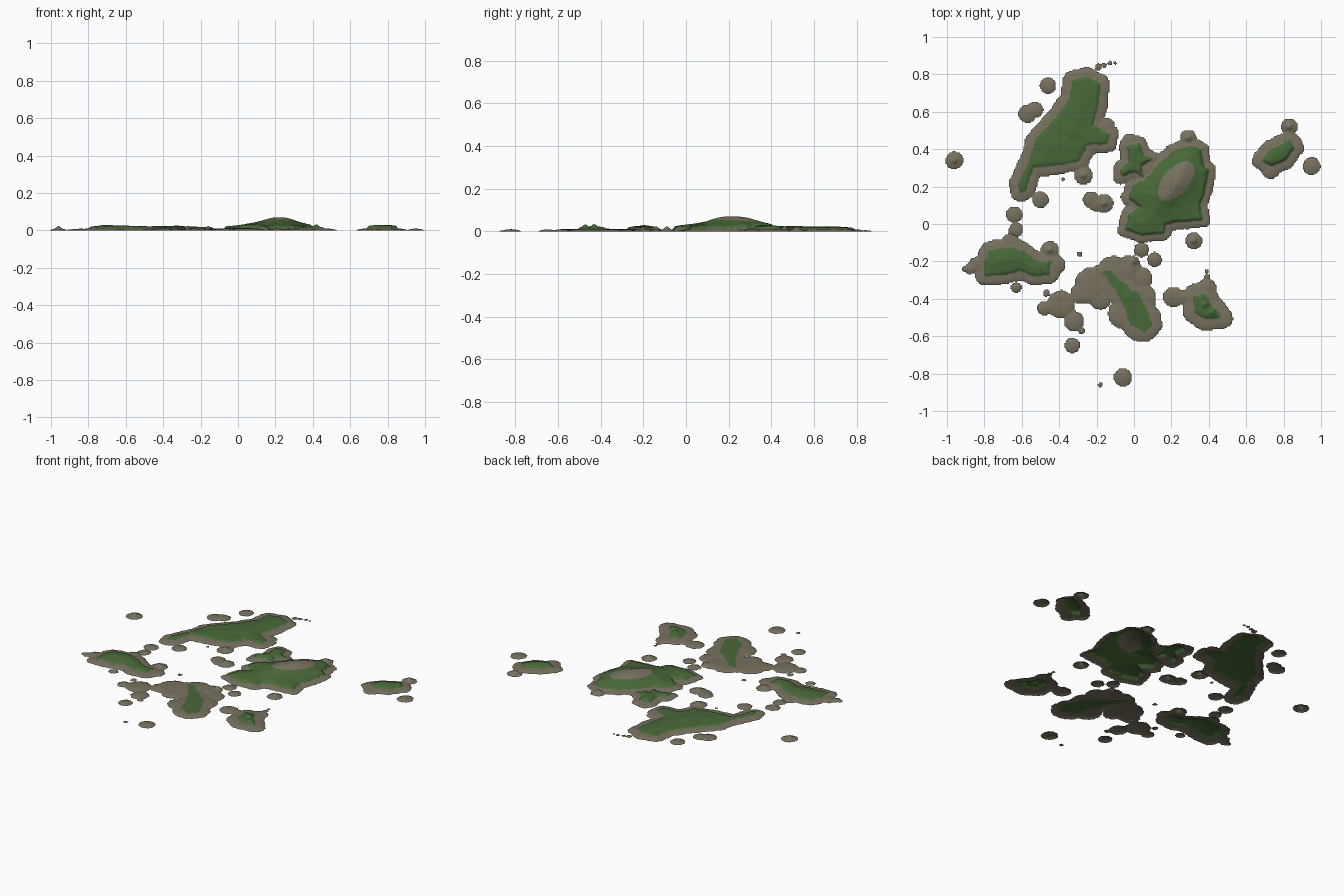
import bpy
import bmesh
import math
from mathutils import Vector, noise

cube = bpy.data.objects.get("Cube")
if cube:
    bpy.data.objects.remove(cube, do_unlink=True)

STEP = 0.007


def make_material(name, rgb):
    mat = bpy.data.materials.new(name)
    mat.use_nodes = True
    mat.diffuse_color = (*rgb, 1)
    mat.node_tree.nodes["Principled BSDF"].inputs["Base Color"].default_value = (*rgb, 1)
    return mat


SHORE = make_material("stony shore", (0.185, 0.165, 0.115))
GRASS = make_material("grass", (0.065, 0.14, 0.04))


def polygon_depth(x, y, outline):
    """Distance to the outline, positive inside."""
    inside, best = False, 9.0
    ax, ay = outline[-1]
    for bx, by in outline:
        dx, dy = bx - ax, by - ay
        t = ((x - ax) * dx + (y - ay) * dy) / (dx * dx + dy * dy)
        t = min(1, max(0, t))
        best = min(best, math.hypot(x - ax - t * dx, y - ay - t * dy))
        if (ay > y) != (by > y) and x < ax + (y - ay) * dx / dy:
            inside = not inside
        ax, ay = bx, by
    return best if inside else -best


def summit(x, y, peak):
    """Squared normalised distance from a tilted oval hilltop."""
    px, py, length, width, angle = peak
    c, s = math.cos(angle), math.sin(angle)
    u, v = (x - px) * c + (y - py) * s, (y - py) * c - (x - px) * s
    return (u / length) ** 2 + (v / width) ** 2


def build_island(name, meadows=(), margin=5, discs=(), stones=(),
                 cliff=0.0, slope=0.0, peak=None):
    """Open terrain sheet: grassy cores, a shore band, round shoals. Plan units are hundredths."""
    meadows = [[(px / 100, py / 100) for px, py in m] for m in meadows]
    discs = [(a / 100, b / 100, r / 100) for a, b, r in discs]
    stones = [(a / 100, b / 100) for a, b in stones]
    margin /= 100

    def field(x, y):
        rough = noise.noise(Vector((x * 30, y * 30, 1))) * 0.006
        land = max((polygon_depth(x, y, m) for m in meadows), default=-9) + rough
        shoal = max((r - math.hypot(x - a, y - b) for a, b, r in discs), default=-9)
        return land, max(land + margin, shoal + rough * 0.4)

    def height(x, y):
        land, shore = field(x, y)
        z = 0.011 * (1 - math.exp(-max(shore, 0) / 0.02))
        if land > 0:
            bump = noise.noise(Vector((x * 14, y * 14, 5))) * 0.003
            z += cliff * min(1, land / 0.01) + slope * land + bump * min(1, land / 0.03)
            if peak:
                z += 0.033 * math.exp(-summit(x, y, peak) * 0.55)
        for a, b in stones:
            z += 0.014 * math.exp(-((x - a) ** 2 + (y - b) ** 2) / 0.0002)
        return max(z, 0)

    # Extent of the patch
    spots = [(px, py, margin) for m in meadows for px, py in m] + discs
    x0 = min(a - r for a, b, r in spots) - STEP
    x1 = max(a + r for a, b, r in spots) + STEP
    y0 = min(b - r for a, b, r in spots) - STEP
    y1 = max(b + r for a, b, r in spots) + STEP

    bm = bmesh.new()
    verts = {}

    def corner(i, j):
        if (i, j) not in verts:
            x, y = x0 + i * STEP, y0 + j * STEP
            verts[i, j] = bm.verts.new((x, y, height(x, y)))
        return verts[i, j]

    for i in range(int((x1 - x0) / STEP) + 1):
        for j in range(int((y1 - y0) / STEP) + 1):
            x, y = x0 + (i + 0.5) * STEP, y0 + (j + 0.5) * STEP
            land, shore = field(x, y)
            if shore <= 0:
                continue
            face = bm.faces.new((corner(i, j), corner(i + 1, j),
                                 corner(i + 1, j + 1), corner(i, j + 1)))
            face.smooth = True
            bare = peak and summit(x, y, peak) < 1
            face.material_index = 1 if land > 0 and not bare else 0

    # Coast meets the water level
    rim = [v for v in bm.verts if v.is_boundary]
    for v in rim:
        v.co.z = 0
    bmesh.ops.smooth_vert(bm, verts=rim, factor=0.4, use_axis_x=True, use_axis_y=True)
    mesh = bpy.data.meshes.new(name)
    bm.to_mesh(mesh)
    bm.free()
    mesh.materials.append(SHORE)
    mesh.materials.append(GRASS)
    bpy.context.collection.objects.link(bpy.data.objects.new(name, mesh))


# Long sloping island at the back
build_island(
    "back_island",
    [[(-33, 77), (-34, 68), (-41, 58), (-53, 45), (-56, 34), (-62, 22), (-61, 17), (-58, 18),
      (-54, 30), (-42, 31), (-29, 34), (-25, 42), (-14, 43), (-13, 48), (-22, 53),
      (-19, 64), (-18, 75), (-25, 79)]],
    discs=[(-46, 74, 4.5), (-57, 59, 5), (-53, 61, 4.5), (-27, 26, 5), (-50, 13, 4.5),
           (-19, 84, 2), (-16, 85, 1.5), (-13, 86, 1.3), (-10, 86, 1), (-38, 24, 1.2),
           (-15, 52, 5)],
    stones=[(-27, 26)], cliff=0.006, slope=0.07)

# Tall central island with a bare summit
build_island(
    "central_island",
    [[(14, 33), (21, 39), (30, 42), (36, 40), (37, 32), (40, 29), (38, 17), (35, 10), (37, 2),
      (24, 1), (17, 0), (16, -5), (4, -6), (-5, -3), (-3, 5), (3, 9), (-3, 14), (-1, 20), (7, 25)],
     [(-4, 42), (3, 43), (5, 37), (10, 35), (4, 31), (5, 25), (0, 28), (-7, 25), (-7, 30),
      (-3, 33)]],
    margin=4, discs=[(29, 46, 4.5), (32, -9, 4.5), (-2, 44, 4.5), (8, 30, 6)],
    stones=[(29, 46), (32, -9)], cliff=0.012, slope=0.11,
    peak=(0.225, 0.23, 0.125, 0.068, 0.85))

# Bent island on the right-hand side
build_island(
    "bent_island",
    [[(-80, -20), (-77, -14), (-66, -12), (-60, -14), (-52, -20), (-45, -20), (-45, -27),
      (-53, -28), (-61, -25), (-68, -27), (-80, -28)]],
    discs=[(-84, -22, 4.5), (-88, -24, 3), (-90, -24, 2), (-45, -14, 5), (-63, -34, 3),
           (-42, -22, 5.5), (-66, -10, 5)],
    stones=[(-45, -14)], cliff=0.007, slope=0.15)

# Low front island with broad shoals
build_island(
    "front_island",
    [[(-17, -26), (-13, -25), (-5, -32), (3, -38), (7, -46), (10, -54), (6, -58), (-2, -54),
      (-6, -43), (-10, -35)]],
    discs=[(-11, -26, 9), (-3, -24, 7), (4, -29, 6), (-22, -33, 10), (-28, -37, 6),
           (-18, -40, 6), (-6, -48, 8), (4, -52, 11), (3, -40, 9), (-39, -43, 7.5),
           (-48, -45, 4), (-32, -52, 5.5), (-28, -57, 2), (-47, -37, 2), (11, -19, 4),
           (4, -14, 4), (0, -20, 3)],
    stones=[(0, -20)], slope=0.04)

# Small front left island
build_island(
    "front_left_island",
    [[(32, -38), (38, -37), (41, -43), (47, -50), (38, -51), (32, -47)]],
    margin=6, discs=[(39, -34, 5), (39, -28, 1.5), (39, -25, 1.2), (21, -39, 5.5), (27, -39, 4)],
    stones=[(38, -43), (42, -47)], cliff=0.006, slope=0.15)

# Distant left island
build_island(
    "far_left_island",
    [[(68, 34), (73, 40), (83, 45), (86, 41), (81, 34), (73, 31)]],
    discs=[(83, 52, 4.5), (73, 29, 5), (86, 41, 4.5)],
    stones=[(83, 52)], cliff=0.012, slope=0.18)

# Scattered islets
build_island("far_right_islet", discs=[(-96, 34, 4.8)], stones=[(-96, 34)])
build_island("far_left_islet", discs=[(95, 31, 4.8)])
build_island("middle_islet", discs=[(-23, 13, 4.5), (-20, 11, 4.5), (-16, 11, 5)],
             stones=[(-16, 11)])
build_island("right_islet", discs=[(-64, 5, 4.5), (-63, -3, 4)])
build_island("front_islet", discs=[(-33, -65, 4.2)])
build_island("outer_front_islet", discs=[(-6, -82, 5)])
build_island("front_reef", discs=[(-18, -86, 1.5)])
build_island("middle_reef", discs=[(-29, -16, 1.6)])
